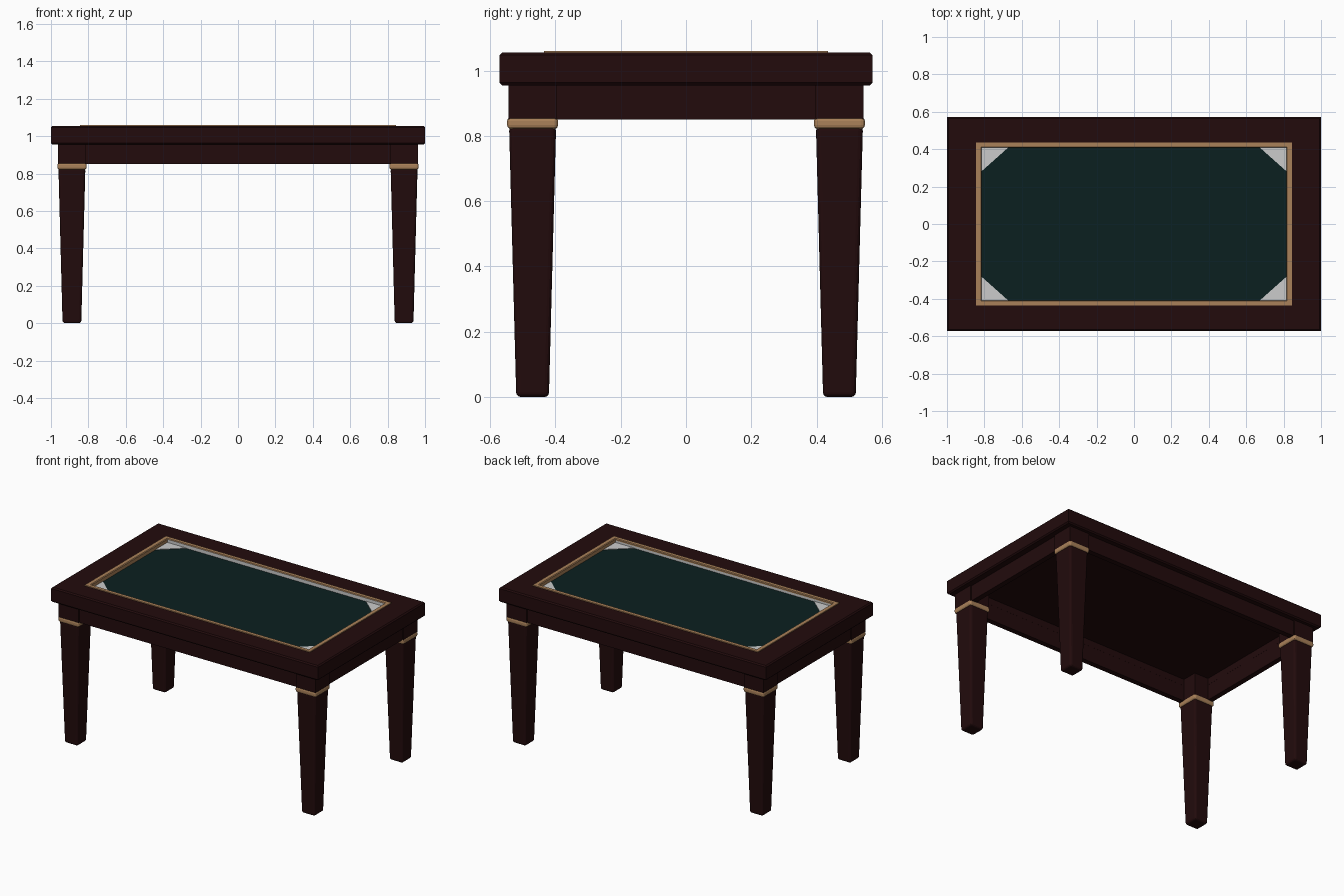
import bpy, bmesh

if "Cube" in bpy.data.objects:
    bpy.data.objects.remove(bpy.data.objects["Cube"])

def material(name, rgb):
    m = bpy.data.materials.new(name)
    m.diffuse_color = (*rgb, 1)
    m.use_nodes = True
    m.node_tree.nodes["Principled BSDF"].inputs["Base Color"].default_value = m.diffuse_color
    return m

WOOD = material("dark mahogany", (0.016, 0.0032, 0.0036))
TAN = material("tan trim", (0.40, 0.22, 0.10))
FELT = material("green felt", (0.0033, 0.0145, 0.0145))
WHITE = material("pale inlay", (0.60, 0.60, 0.60))

def finish(name, bm, mats, bevel=0):
    bmesh.ops.recalc_face_normals(bm, faces=bm.faces)
    me = bpy.data.meshes.new(name)
    bm.to_mesh(me)
    bm.free()
    ob = bpy.data.objects.new(name, me)
    bpy.context.collection.objects.link(ob)
    for m in mats:
        me.materials.append(m)
    if bevel:
        b = ob.modifiers.new("soft edges", 'BEVEL')
        b.width, b.segments = bevel, 3
        b.limit_method, b.angle_limit = 'ANGLE', 0.6
    return ob

def loft(name, loops, mats, cx=0, cy=0, closed=False, bevel=0, rule=None):
    """Stack rectangles (half x, half y, z); cap the ends or close into a ring."""
    bm = bmesh.new()
    rings = [[bm.verts.new((cx + sx * hx, cy + sy * hy, z))
              for sx, sy in ((-1, -1), (1, -1), (1, 1), (-1, 1))]
             for hx, hy, z in loops]
    pairs = list(zip(rings, rings[1:]))
    if closed:
        pairs.append((rings[-1], rings[0]))
    else:
        bm.faces.new(rings[0])
        bm.faces.new(rings[-1])
    for k, (a, b) in enumerate(pairs):
        for i in range(4):
            j = (i + 1) % 4
            f = bm.faces.new((a[i], a[j], b[j], b[i]))
            if rule:
                f.material_index = rule(k, i)
    return finish(name, bm, mats, bevel)

# Table top: shallow recess above, hollow between the aprons below
loft("table_top", [(0.918, 0.498, 1.0), (0.918, 0.498, 0.955),
                   (0.992, 0.564, 0.955), (1, 0.572, 0.963), (1, 0.572, 1.047),
                   (0.992, 0.564, 1.055), (0.835, 0.425, 1.055),
                   (0.835, 0.425, 1.025)], [WOOD])

# Tan border; the inside walls of the long sides are pale
def border_rule(k, side):
    return 1 if (side == 2 and k in (3, 4)) or (side == 0 and k == 4) else 0

loft("border_trim", [(0.847, 0.438, 1.045), (0.844, 0.435, 1.06),
                     (0.819, 0.412, 1.06), (0.815, 0.408, 1.055),
                     (0.815, 0.408, 1.047), (0.815, 0.408, 1.026)],
     [TAN, WHITE], closed=True, rule=border_rule)

# Felt playing surface
loft("felt_surface", [(0.825, 0.42, 1.022), (0.825, 0.42, 1.031)], [FELT])

# Pale triangles in the felt corners
for sx in (-1, 1):
    for sy in (-1, 1):
        bm = bmesh.new()
        pts = [(0.817, 0.411), (0.67, 0.411), (0.817, 0.28)]
        low, high = [[bm.verts.new((sx * x, sy * y, z)) for x, y in pts]
                     for z in (1.03, 1.034)]
        bm.faces.new(low)
        bm.faces.new(high)
        for i in range(3):
            j = (i + 1) % 3
            bm.faces.new((low[i], low[j], high[j], high[i]))
        finish("corner_inlay", bm, [WHITE])

# Apron boards
for s in (-1, 1):
    loft("long_apron", [(0.84, 0.0175, 0.85), (0.84, 0.0175, 0.957)], [WOOD], 0, s * 0.516)
    loft("short_apron", [(0.0175, 0.43, 0.85), (0.0175, 0.43, 0.957)], [WOOD], s * 0.936, 0)

# Legs: tapered shaft, collar and top block
for sx in (-1, 1):
    for sy in (-1, 1):
        cx, cy = sx * 0.888, sy * 0.47
        loft("leg_shaft", [(0.05, 0.05, 0), (0.072, 0.072, 0.83)], [WOOD], cx, cy, bevel=0.014)
        loft("leg_collar", [(0.078, 0.078, 0.821), (0.078, 0.078, 0.857)], [TAN], cx, cy, bevel=0.012)
        loft("leg_block", [(0.074, 0.074, 0.85), (0.074, 0.074, 1.001)], [WOOD], cx, cy)
